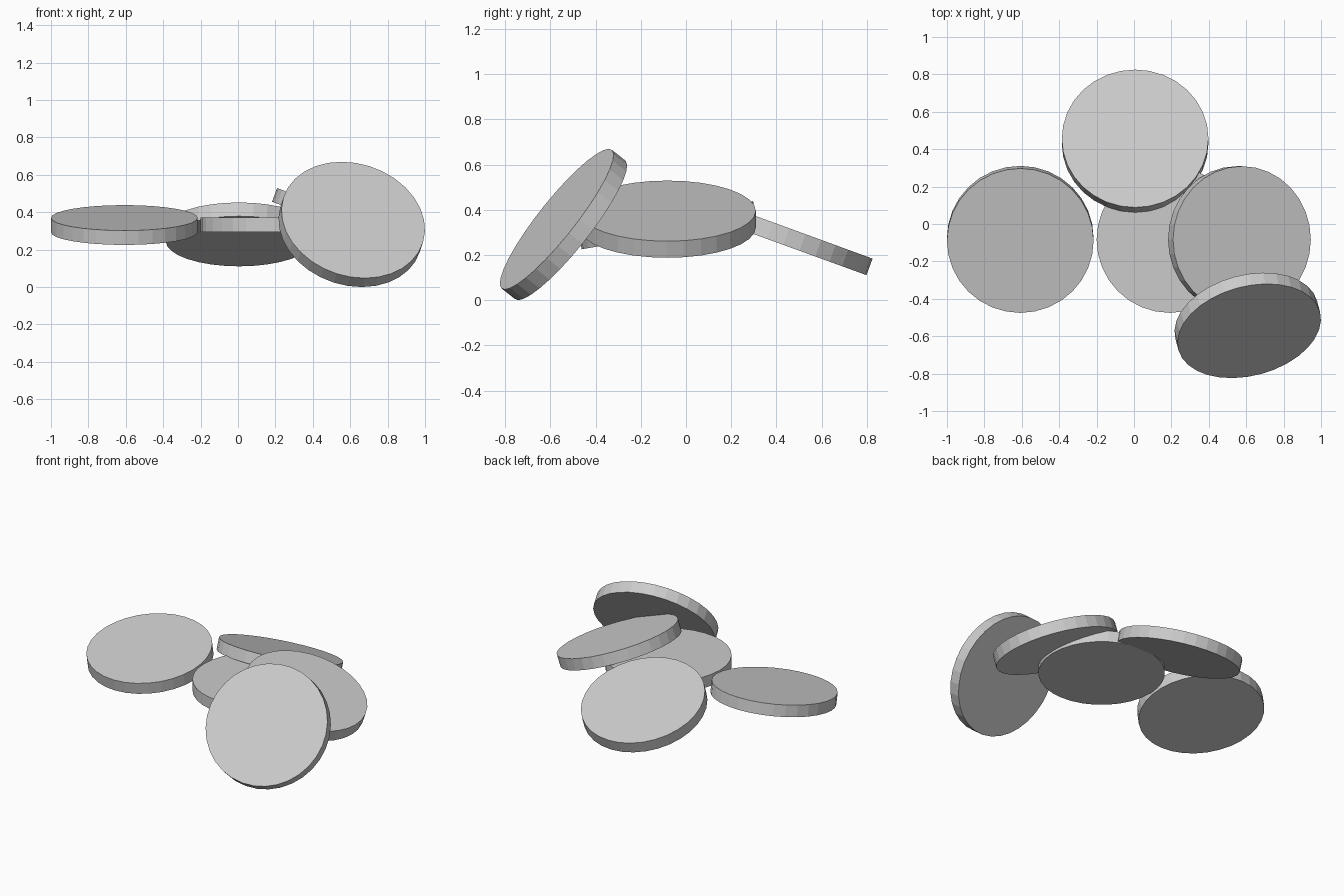
import bpy
from math import radians
from mathutils import Euler, Vector

if "Cube" in bpy.data.objects:
    bpy.data.objects.remove(bpy.data.objects["Cube"])

RADIUS, THICK, SIDES = 0.392, 0.078, 32


def disc(name, top_centre, rot):
    """Flat-faced disc placed by the centre of its top face; rot in degrees."""
    e = Euler([radians(a) for a in rot])
    n = e.to_matrix() @ Vector((0, 0, 1))
    bpy.ops.mesh.primitive_cylinder_add(
        vertices=SIDES, radius=RADIUS, depth=THICK,
        location=Vector(top_centre) - n * THICK / 2, rotation=e)
    bpy.context.object.name = name


# Level disc in the middle, with the others tilted around it
disc("centre_disc", (0.192, -0.083, 0.372), (0, 0, 0))
disc("left_disc", (-0.608, -0.089, 0.370), (10, 0, 0))
disc("back_disc", (0.006, 0.457, 0.318), (-20, 0, 0))
disc("right_disc", (0.577, -0.083, 0.395), (0, 20, 0))
# Steep disc leaning at the front right, touching the ground
disc("front_disc", (0.616, -0.572, 0.3585), (52.5, 0, 15))
